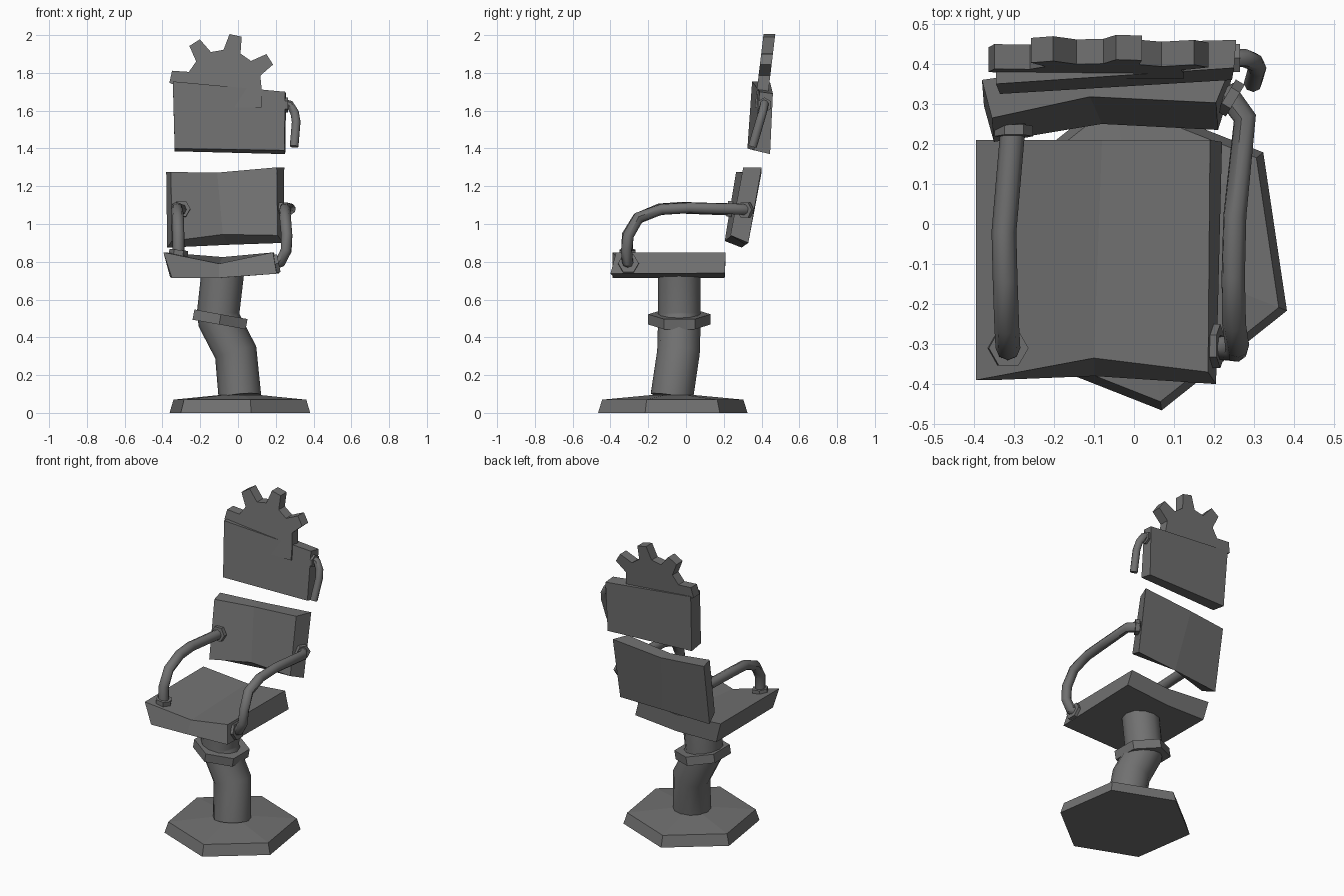
import bpy, bmesh, math
from mathutils import Vector

if "Cube" in bpy.data.objects:
    bpy.data.objects.remove(bpy.data.objects["Cube"])

grey = bpy.data.materials.new("dark grey")
grey.diffuse_color = (0.165, 0.165, 0.165, 1)
grey.use_nodes = True
grey.node_tree.nodes["Principled BSDF"].inputs["Base Color"].default_value = grey.diffuse_color


def loft(name, rings, smooth=False):
    """Skin a list of equal-length point rings and cap both ends."""
    bm = bmesh.new()
    loops = [[bm.verts.new(p) for p in ring] for ring in rings]
    for a, b in zip(loops, loops[1:]):
        for i in range(len(a)):
            j = (i + 1) % len(a)
            bm.faces.new((a[i], a[j], b[j], b[i]))
    bm.faces.new(loops[0])
    bm.faces.new(loops[-1])
    bmesh.ops.recalc_face_normals(bm, faces=bm.faces)
    mesh = bpy.data.meshes.new(name)
    bm.to_mesh(mesh)
    bm.free()
    mesh.materials.append(grey)
    ob = bpy.data.objects.new(name, mesh)
    bpy.context.collection.objects.link(ob)
    if smooth:
        bpy.ops.object.select_all(action='DESELECT')
        ob.select_set(True)
        bpy.context.view_layer.objects.active = ob
        bpy.ops.object.shade_smooth_by_angle(angle=math.radians(46))
    return ob


def ring(center, axis, radius, sides, ref, turn=0):
    """Regular polygon around an axis; ref sets where the first corner points."""
    c, n, ref = Vector(center), Vector(axis).normalized(), Vector(ref)
    u = (ref - n * ref.dot(n)).normalized()
    v = n.cross(u)
    angles = [math.radians(turn) + math.tau * i / sides for i in range(sides)]
    return [c + (u * math.cos(a) + v * math.sin(a)) * radius for a in angles]


def tube(name, path, radius, sides, ref):
    pts = [Vector(p) for p in path]
    rings = []
    for i, p in enumerate(pts):
        d1 = (p - pts[max(i - 1, 0)]).normalized()
        d2 = (pts[min(i + 1, len(pts) - 1)] - p).normalized()
        rings.append(ring(p, d1 + d2, radius, sides, ref))
    return loft(name, rings, True)


def flange(name, center, axis, radius, thick, ref, turn=0):
    c, n = Vector(center), Vector(axis).normalized()
    return loft(name, [ring(c + n * s * thick / 2, n, radius, 6, ref, turn)
                       for s in (-1, 1)])


# Hexagonal base with a bevelled rim and a shallow cone on top
loft("base", [ring((0.01, -0.07, z), (0, 0, 1), r, 6, (1, 0, 0), -21.5)
              for z, r in ((0, 0.4), (0.07, 0.378), (0.095, 0.11))])

# Bent pedestal and its collar
tube("pedestal", [(0.01, -0.075, 0.085), (-0.012, -0.04, 0.32),
                  (-0.10, -0.035, 0.49), (-0.105, -0.035, 0.53),
                  (-0.08, -0.035, 0.75)], 0.113, 12, (0, 1, 0))
flange("pedestal_collar", (-0.095, -0.035, 0.495), (0.18, 0, 1), 0.165, 0.055,
       (0, 1, 0))

# Seat: left, middle and right sections (front top, back top, back bottom, front bottom)
loft("seat", [
    [(-.395, -.39, .85), (-.395, .21, .85), (-.36, .205, .72), (-.35, -.39, .715)],
    [(-.10, -.335, .79), (-.08, .21, .825), (-.08, .205, .715), (-.10, -.38, .715)],
    [(.185, -.37, .85), (.19, .21, .85), (.22, .205, .74), (.205, -.40, .737)]])

# Backrest, same section order
loft("backrest", [
    [(-.355, .265, 1.275), (-.38, .36, 1.275), (-.375, .295, .875), (-.35, .205, .91)],
    [(-.11, .318, 1.272), (-.10, .40, 1.272), (-.05, .315, .89), (-.08, .25, .945)],
    [(.205, .303, 1.30), (.245, .40, 1.30), (.24, .33, .90), (.21, .235, .94)]])

# Headrest, left and right sections
loft("headrest", [
    [(-.345, .35, 1.755), (-.345, .445, 1.75), (-.335, .42, 1.385), (-.335, .325, 1.40)],
    [(.25, .39, 1.70), (.255, .46, 1.69), (.25, .445, 1.37), (.245, .36, 1.39)]])

# Half gear standing out of the headrest, leaning slightly back
outline = [(0.20, -0.10), (0.20, 0.0)]
for k in range(4):
    mid = 32.5 + 45 * k
    for offset, r in ((-13, 0.205), (-6.5, 0.29), (6.5, 0.29), (13, 0.205)):
        a = math.radians(mid + offset)
        outline.append((r * math.cos(a), r * math.sin(a)))
outline += [(-0.20, -0.10)]
loft("headrest_gear", [[(-0.075 + x, 0.407 + z * 0.12 + s * 0.031, 1.717 + z)
                        for x, z in outline] for s in (-1, 1)])

# Hooked handle on the right of the headrest
tube("headrest_handle", [(.24, .415, 1.64), (.275, .415, 1.632), (.30, .405, 1.59),
                         (.308, .39, 1.54), (.297, .352, 1.41)], 0.023, 8, (0, 1, 0.3))
flange("headrest_handle_flange", (.257, .415, 1.63), (1, 0, 0), 0.04, 0.016, (0, 0, 1))

# Left armrest with its two hexagonal flanges
tube("left_armrest", [(-.315, -.31, .84), (-.315, -.31, .94), (-.318, -.255, 1.03),
                      (-.322, -.14, 1.078), (-.325, -.02, 1.086), (-.30, .27, 1.075)],
     0.031, 8, (1, 0, 0))
flange("left_seat_flange", (-.315, -.31, .848), (0.12, 0, 1), 0.05, 0.03, (1, 0, 0))
flange("left_back_flange", (-.30, .232, 1.08), (0, 1, -0.1), 0.048, 0.026, (1, 0, 0))

# Right armrest, bolted to the sides of the seat and backrest
tube("right_armrest", [(.19, -.305, .79), (.225, -.31, .80), (.255, -.315, .86),
                       (.258, -.305, .94), (.25, -.25, 1.035), (.248, -.13, 1.078),
                       (.252, .02, 1.086), (.277, .265, 1.08), (.225, .335, 1.075)],
     0.03, 8, (1, 0.2, 0.3))
flange("right_seat_flange", (.203, -.305, .79), (1, 0, 0.2), 0.055, 0.026, (0, 1, 0))
flange("right_back_flange", (.242, .315, 1.075), (1, -0.6, 0), 0.046, 0.026, (0, 1, 0))
